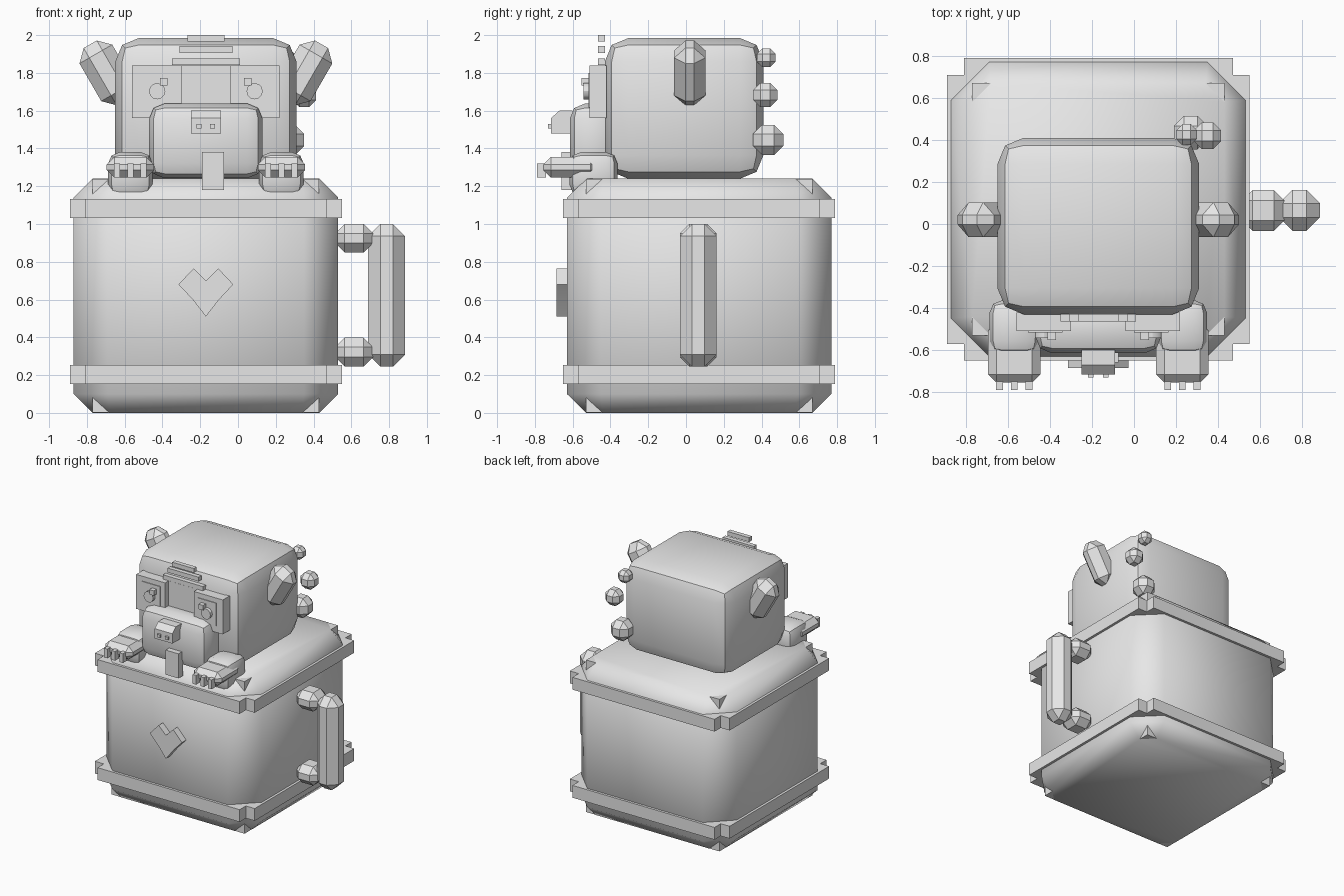
import bpy, bmesh, math
from mathutils import Matrix, Vector

if "Cube" in bpy.data.objects:
    bpy.data.objects.remove(bpy.data.objects["Cube"], do_unlink=True)

CX, CY = -0.17, 0.07   # centre of the mug

grey = bpy.data.materials.new("plain grey")
grey.use_nodes = True
grey.diffuse_color = (0.8, 0.8, 0.8, 1)
grey.node_tree.nodes["Principled BSDF"].inputs["Base Color"].default_value = (0.8, 0.8, 0.8, 1)


def finish(name, bm, angle=30):
    bmesh.ops.recalc_face_normals(bm, faces=bm.faces)
    mesh = bpy.data.meshes.new(name)
    bm.to_mesh(mesh)
    bm.free()
    mesh.materials.append(grey)
    obj = bpy.data.objects.new(name, mesh)
    bpy.context.collection.objects.link(obj)
    bpy.ops.object.select_all(action='DESELECT')
    obj.select_set(True)
    bpy.context.view_layer.objects.active = obj
    bpy.ops.object.shade_smooth_by_angle(angle=math.radians(angle))
    return obj


def box(name, centre, size, bevel=0, segments=1, tilt=0):
    bm = bmesh.new()
    bmesh.ops.create_cube(bm, size=1)
    bmesh.ops.scale(bm, vec=size, verts=bm.verts)
    if bevel:
        bmesh.ops.bevel(bm, geom=bm.edges[:], offset=bevel, segments=segments,
                        profile=0.5, affect='EDGES', clamp_overlap=True)
    bm.transform(Matrix.Translation(centre) @ Matrix.Rotation(tilt, 4, 'Y'))
    return finish(name, bm)


def prism(name, points, offset):
    """Extrude a flat outline of 3D points along an offset."""
    bm = bmesh.new()
    face = bm.faces.new([bm.verts.new(p) for p in points])
    out = bmesh.ops.extrude_face_region(bm, geom=[face])
    verts = [v for v in out["geom"] if isinstance(v, bmesh.types.BMVert)]
    bmesh.ops.translate(bm, vec=offset, verts=verts)
    return finish(name, bm)


def octagon(half, cut, z):
    a = half - cut
    xy = [(half, -a), (half, a), (a, half), (-a, half),
          (-half, a), (-half, -a), (-a, -half), (a, -half)]
    return [(CX + x, CY + y, z) for x, y in xy]


# Mug body: stacked chamfered rings, with a square core giving pointed corners
bm = bmesh.new()
rings = [[bm.verts.new(p) for p in octagon(*r)] for r in
         ((0.6, 0.09, 0), (0.7, 0.18, 0.1), (0.7, 0.18, 1.14), (0.6, 0.09, 1.24))]
for low, high in zip(rings, rings[1:]):
    for i in range(8):
        j = (i + 1) % 8
        bm.faces.new((low[i], low[j], high[j], high[i]))
bm.faces.new(rings[0])
bm.faces.new(rings[-1])
finish("mug_body", bm, 50)
box("mug_core", (CX, CY, 0.62), (1.2, 1.2, 1.238))

# Bands with notched corners
outer, inner = 0.72, 0.64
quarter = [(outer, -inner), (outer, inner), (inner, inner), (inner, outer)]
for name, z in (("lower_band", 0.153), ("upper_band", 1.033)):
    outline = []
    for k in range(4):
        turn = Matrix.Rotation(k * math.pi / 2, 2)
        for p in quarter[1:]:
            q = turn @ Vector(p)
            outline.append((CX + q.x, CY + q.y, z))
    prism(name, outline, (0, 0, 0.1))

# Handle
box("handle_grip", (0.787, 0.065, 0.622), (0.195, 0.195, 0.755), 0.064)
for name, z in (("handle_lower_joint", 0.322), ("handle_upper_joint", 0.925)):
    box(name, (0.615, 0.065, z), (0.2, 0.195, 0.152), 0.05)

# Heart badge
heart = [(0, 0.51), (0.07, 0.6), (0.145, 0.68), (0.065, 0.765), (0, 0.7),
         (-0.065, 0.765), (-0.145, 0.68), (-0.07, 0.6)]
prism("heart_badge", [(CX + x, -0.685, z) for x, z in heart], (0, 0.06, 0))

# Head, snout, nose and tongue
box("head", (CX, -0.01, 1.612), (0.96, 0.84, 0.745), 0.125, 2)
box("snout", (CX, -0.49, 1.44), (0.6, 0.25, 0.395), 0.08, 2)
nose = [(-0.6, 1.48), (-0.715, 1.48), (-0.715, 1.56), (-0.67, 1.6), (-0.6, 1.6)]
prism("nose", [(CX - 0.08, y, z) for y, z in nose], (0.16, 0, 0))
box("tongue", (-0.132, -0.63, 1.28), (0.115, 0.06, 0.2))

# Forehead bridge and stacked brow bars
box("bridge", (CX, -0.44, 1.72), (0.35, 0.05, 0.24))
for i, (width, z) in enumerate(((0.36, 1.858), (0.28, 1.924), (0.195, 1.983))):
    box(f"brow_bar_{i + 1}", (CX, -0.447, z), (width, 0.036, 0.035))

# Mirrored parts
for side, s in (("left", 1), ("right", -1)):
    def at(x, y, z):
        return (CX + s * x, y, z)

    box(f"{side}_ear", at(0.525, 0.02, 1.8), (0.2, 0.165, 0.35), 0.06, 1, s * math.radians(30))
    box(f"{side}_nostril", at(0.036, -0.72, 1.517), (0.027, 0.02, 0.024))

    # Eye panel, plate, pupil and glint
    box(f"{side}_eye_panel", at(0.26, -0.465, 1.7), (0.26, 0.09, 0.28))
    box(f"{side}_eye_plate", at(0.252, -0.512, 1.708), (0.165, 0.008, 0.185))
    bm = bmesh.new()
    bmesh.ops.create_cone(bm, cap_ends=True, segments=12, radius1=0.043, radius2=0.043, depth=0.04)
    bm.transform(Matrix.Translation(at(0.258, -0.522, 1.703)) @ Matrix.Rotation(math.pi / 2, 4, 'X'))
    finish(f"{side}_pupil", bm)
    box(f"{side}_eye_glint", at(0.222, -0.53, 1.752), (0.04, 0.045, 0.04))

    # Arm, paw and claws over the rim
    box(f"{side}_arm", at(0.4, -0.49, 1.265), (0.235, 0.255, 0.23), 0.06, 2)
    box(f"{side}_paw", at(0.4, -0.61, 1.3), (0.25, 0.29, 0.11), 0.04)
    for i in range(3):
        box(f"{side}_claw_{i + 1}", at(0.33 + 0.07 * i, -0.765, 1.283), (0.032, 0.05, 0.075))

# Rising puffs behind the head
for i, (x, y, z, size) in enumerate(((0.27, 0.435, 1.445, 0.16), (0.35, 0.42, 1.683, 0.128),
                                     (0.25, 0.425, 1.88, 0.1))):
    box(f"puff_{i + 1}", (x, y, z), (size, size, size), size * 0.3)
